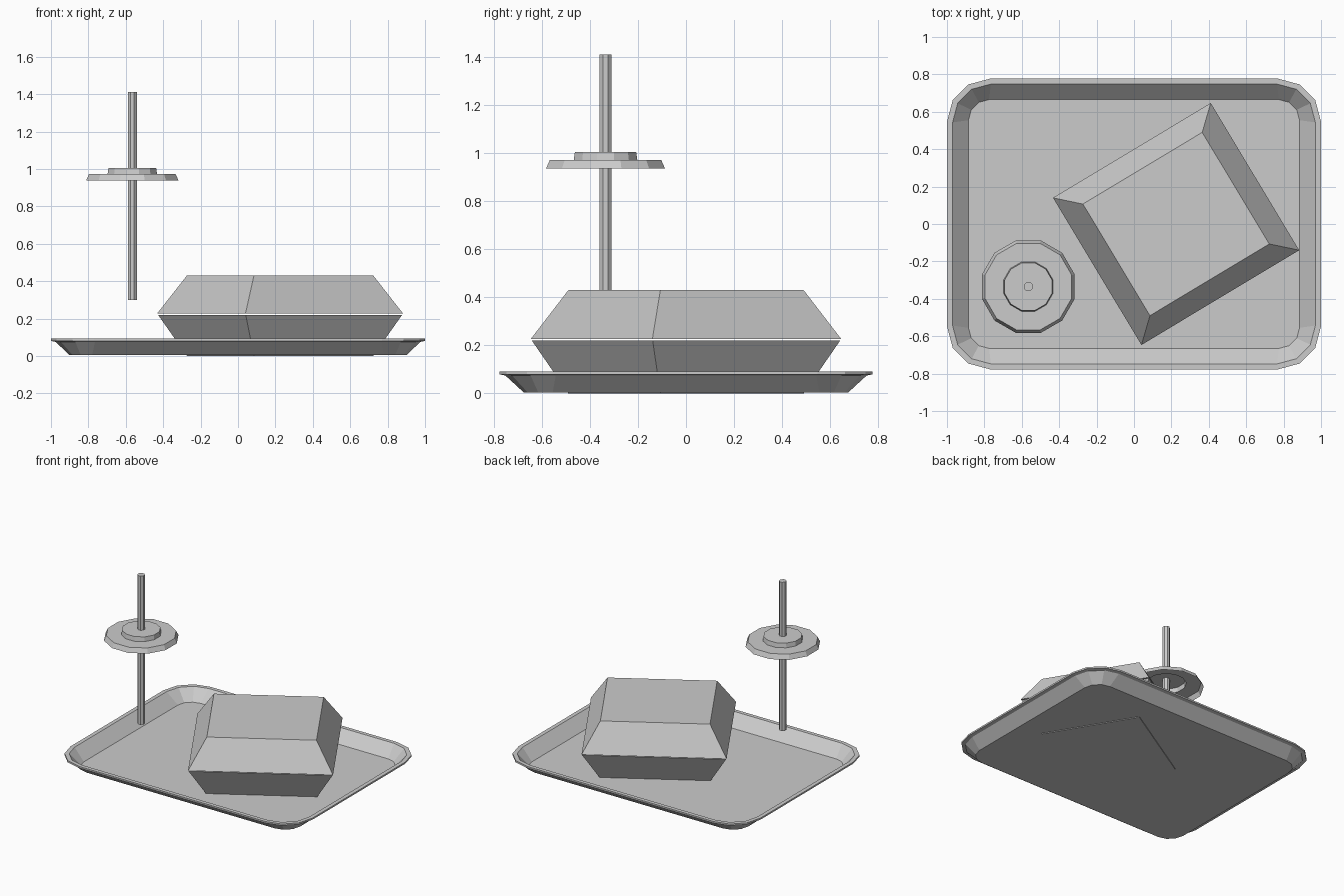
import bpy, bmesh
from math import sin, cos, pi, radians
from mathutils import Matrix

if "Cube" in bpy.data.objects:
    bpy.data.objects.remove(bpy.data.objects["Cube"])

GREY = (0.6, 0.6, 0.6, 1)
mat = bpy.data.materials.new("plain grey")
mat.use_nodes = True
mat.diffuse_color = GREY
bsdf = mat.node_tree.nodes["Principled BSDF"]
bsdf.inputs["Base Color"].default_value = GREY
bsdf.inputs["Roughness"].default_value = 0.8


def rounded_rect(hx, hy, r, z, steps=3):
    """Ring of points around a rectangle with stepped round corners."""
    pts = []
    for q, (sx, sy) in enumerate([(1, 1), (-1, 1), (-1, -1), (1, -1)]):
        for i in range(steps + 1):
            a = (q + i / steps) * pi / 2
            pts.append((sx * (hx - r) + r * cos(a), sy * (hy - r) + r * sin(a), z))
    return pts


def rect(hx, hy, z):
    return [(hx, hy, z), (-hx, hy, z), (-hx, -hy, z), (hx, -hy, z)]


def circle(r, z, sides):
    return [(r * cos((i + 0.5) * 2 * pi / sides), r * sin((i + 0.5) * 2 * pi / sides), z)
            for i in range(sides)]


def loft(name, rings, cap_start=True, cap_end=True, move=Matrix()):
    """Bridge the rings in order and cap the chosen ends."""
    bm = bmesh.new()
    loops = [[bm.verts.new(p) for p in ring] for ring in rings]
    n = len(loops[0])
    for a, b in zip(loops, loops[1:]):
        for i in range(n):
            j = (i + 1) % n
            bm.faces.new((a[i], a[j], b[j], b[i]))
    if cap_start:
        bm.faces.new(loops[0][::-1])
    if cap_end:
        bm.faces.new(loops[-1])
    bm.transform(move)
    mesh = bpy.data.meshes.new(name)
    bm.to_mesh(mesh)
    bm.free()
    mesh.materials.append(mat)
    obj = bpy.data.objects.new(name, mesh)
    bpy.context.collection.objects.link(obj)
    return obj


# Serving tray: underside, flared wall, flat lip, then down to the floor
loft("tray", [rounded_rect(*p) for p in [
    (0.90, 0.675, 0.12, 0.004),
    (0.975, 0.752, 0.21, 0.075),
    (1.0, 0.777, 0.23, 0.08),
    (1.0, 0.777, 0.23, 0.092),
    (0.97, 0.748, 0.205, 0.092),
    (0.885, 0.665, 0.11, 0.01),
]])

# Turned takeaway box in two halves that meet at the waist
box_place = Matrix.Translation((0.225, 0, 0)) @ Matrix.Rotation(radians(31), 4, "Z")
loft("box_base", [rect(0.372, 0.348, 0), rect(0.488, 0.455, 0.22)], move=box_place)
loft("box_lid", [rect(0.492, 0.459, 0.226), rect(0.372, 0.348, 0.43)], move=box_place)

# Cup lid: open shell with a raised centre
cup_place = Matrix.Translation((-0.565, -0.335, 0))
loft("cup_lid", [circle(r, z, 12) for r, z in [
    (0.256, 0.937), (0.24, 0.972), (0.137, 0.972), (0.132, 1.005)]],
    cap_start=False, move=cup_place)

# Drinking straw
loft("straw", [circle(0.026, z, 8) for z in (0.3, 1.41)], move=cup_place)
